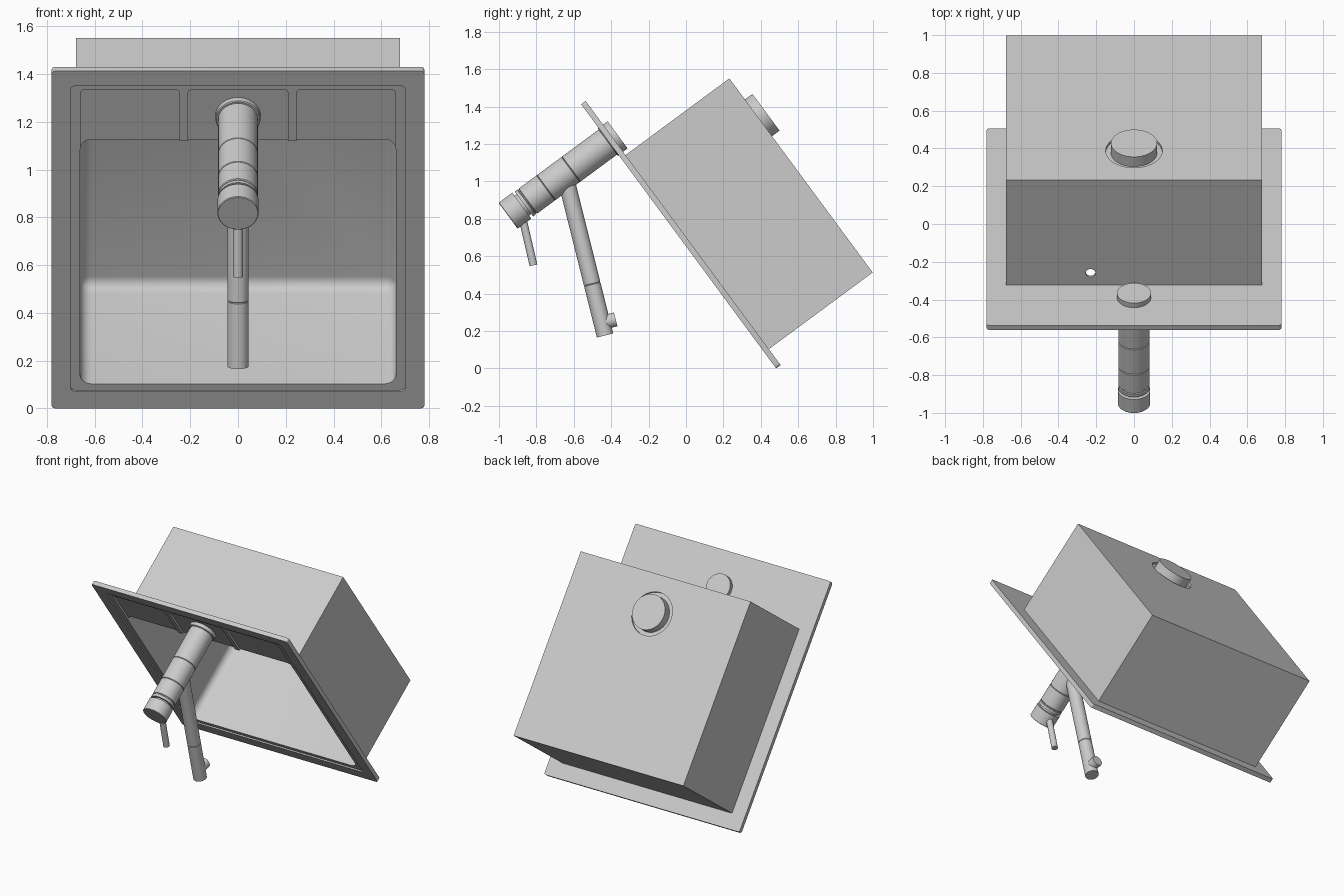
import bpy, bmesh, math
from mathutils import Matrix, Vector

cube = bpy.data.objects.get("Cube")
if cube:
    bpy.data.objects.remove(cube, do_unlink=True)

steel = bpy.data.materials.new("brushed grey")
steel.use_nodes = True
GREY = (0.6, 0.6, 0.6, 1)
steel.diffuse_color = GREY
steel.node_tree.nodes["Principled BSDF"].inputs["Base Color"].default_value = GREY

# Sink frame: x across, y up the plate, z out of its front face
TILT = Matrix.Translation((0, -0.0275, 0.715)) @ Matrix.Rotation(math.radians(126.44), 4, 'X')


def finish(name, bm, matrix):
    bmesh.ops.recalc_face_normals(bm, faces=bm.faces)
    bm.transform(matrix)
    mesh = bpy.data.meshes.new(name)
    bm.to_mesh(mesh)
    bm.free()
    mesh.materials.append(steel)
    ob = bpy.data.objects.new(name, mesh)
    bpy.context.collection.objects.link(ob)
    return ob


def block(name, x, y, z, radius=0, round_floor=False, segments=4):
    """Box between (min, max) pairs, with rounded uprights and optional rounded floor."""
    bm = bmesh.new()
    bmesh.ops.create_cube(bm, size=1)
    for v in bm.verts:
        v.co = [lim[0] if c < 0 else lim[1] for c, lim in zip(v.co, (x, y, z))]
    if radius:
        picked = []
        for e in bm.edges:
            a, b = (v.co for v in e.verts)
            upright = abs(a.z - b.z) > 1e-6
            floor = abs(a.z - z[0]) < 1e-6 and abs(b.z - z[0]) < 1e-6
            if upright or (round_floor and floor):
                picked.append(e)
        bmesh.ops.bevel(bm, geom=picked, offset=radius, segments=segments,
                        profile=0.5, affect='EDGES')
    return finish(name, bm, TILT)


def lathe(name, profile, matrix, sides=48):
    """Capped solid of revolution about local z from (height, radius) pairs."""
    bm = bmesh.new()
    rings = []
    for h, r in profile:
        rings.append([bm.verts.new((r * math.cos(math.tau * i / sides),
                                    r * math.sin(math.tau * i / sides), h))
                      for i in range(sides)])
    for low, high in zip(rings, rings[1:]):
        for i in range(sides):
            j = (i + 1) % sides
            bm.faces.new((low[i], low[j], high[j], high[i]))
    bm.faces.new(rings[0])
    bm.faces.new(rings[-1])
    return finish(name, bm, matrix)


def rod(name, start, end, radius, seam=None):
    """Cylinder between two points, with an optional fine groove part way along."""
    a, b = Vector(start), Vector(end)
    length = (b - a).length
    profile = [(0, radius)]
    if seam:
        s = seam * length
        profile += [(s - 0.003, radius), (s, radius - 0.003), (s + 0.003, radius)]
    profile.append((length, radius))
    turn = (b - a).to_track_quat('Z', 'Y').to_matrix().to_4x4()
    return lathe(name, profile, Matrix.Translation(a) @ turn)


def combine(target, tool, operation='DIFFERENCE', keep=False):
    mod = target.modifiers.new("shape", 'BOOLEAN')
    mod.operation = operation
    mod.solver = 'EXACT'
    mod.object = tool
    tool.hide_render = True
    bpy.context.view_layer.objects.active = target
    bpy.ops.object.modifier_apply(modifier=mod.name)
    if not keep:
        bpy.data.objects.remove(tool, do_unlink=True)


def at(x, y):
    return TILT @ Matrix.Translation((x, y, 0))


# Rim plate and outer casing
basin = block("sink_basin", (-0.78, 0.78), (-0.8775, 0.8775), (-0.015, 0.015), 0.015)
casing = block("casing", (-0.678, 0.678), (-0.772, 0.518), (-0.705, 0))
combine(basin, casing, 'UNION')

# Stepped recess, three deck trays and the bowl
combine(basin, block("recess_cutter", (-0.70, 0.70), (-0.79, 0.80), (0.006, 0.1), 0.02))
for x in ((-0.66, -0.245), (-0.21, 0.21), (0.245, 0.66)):
    combine(basin, block("tray_cutter", x, (0.46, 0.775), (-0.007, 0.12), 0.02))
combine(basin, block("bowl_cutter", (-0.662, 0.662), (-0.757, 0.506), (-0.685, 0.14),
                     0.05, True, 5))

# Drain: clearance ring behind, hollow cup open to the bowl
DRAIN_Y = 0.256
combine(basin, lathe("clearance_cutter", [(-0.8, 0.15), (-0.691, 0.15)], at(0, DRAIN_Y)))
drain = lathe("drain_cup", [(-0.755, 0.122), (-0.682, 0.122)], at(0, DRAIN_Y))
cup_hole = lathe("cup_cutter", [(-0.735, 0.095), (-0.6, 0.095)], at(0, DRAIN_Y))
combine(basin, cup_hole, keep=True)
combine(drain, cup_hole)

# Overflow hole through the upper wall
side_on = TILT @ Matrix.Translation((-0.23, 0.47, -0.094)) @ Matrix.Rotation(-math.pi / 2, 4, 'X')
combine(basin, lathe("overflow_cutter", [(0, 0.026), (0.1, 0.026)], side_on, 24))

# Tap body with fixing nut, seams and control cap
TAP_Y = 0.63
lathe("fixing_nut", [(-0.045, 0.09), (-0.01, 0.09)], at(0, TAP_Y))
lathe("tap_flange", [(-0.01, 0.094), (0.016, 0.094), (0.02, 0.09)], at(0, TAP_Y))
R = 0.083
body = [(-0.01, R)]
for seam in (0.265, 0.431):
    body += [(seam - 0.003, R), (seam, R - 0.004), (seam + 0.003, R)]
body += [(0.55, R), (0.553, R - 0.005), (0.558, R - 0.005), (0.561, R), (0.578, R),
         (0.578, 0.066), (0.6, 0.066)]
lathe("tap_body", body, at(0, TAP_Y))
lathe("control_cap", [(0.592, 0.086), (0.68, 0.086), (0.683, 0.083)], at(0, TAP_Y))

# Spout, outlet nozzle and lever
rod("spout", (0, -0.648, 1.036), (0, -0.433, 0.176), 0.045, 0.68)
rod("spout_nozzle", (0, -0.455, 0.242), (0, -0.376, 0.262), 0.038)
rod("lever", (0, -0.885, 0.85), (0, -0.8155, 0.551), 0.021)

# Smooth curved walls, keep hard edges
bpy.ops.object.select_all(action='DESELECT')
for ob in bpy.context.collection.objects:
    if ob.type == 'MESH' and steel.name in ob.data.materials:
        ob.select_set(True)
        bpy.context.view_layer.objects.active = ob
bpy.ops.object.shade_smooth_by_angle()
